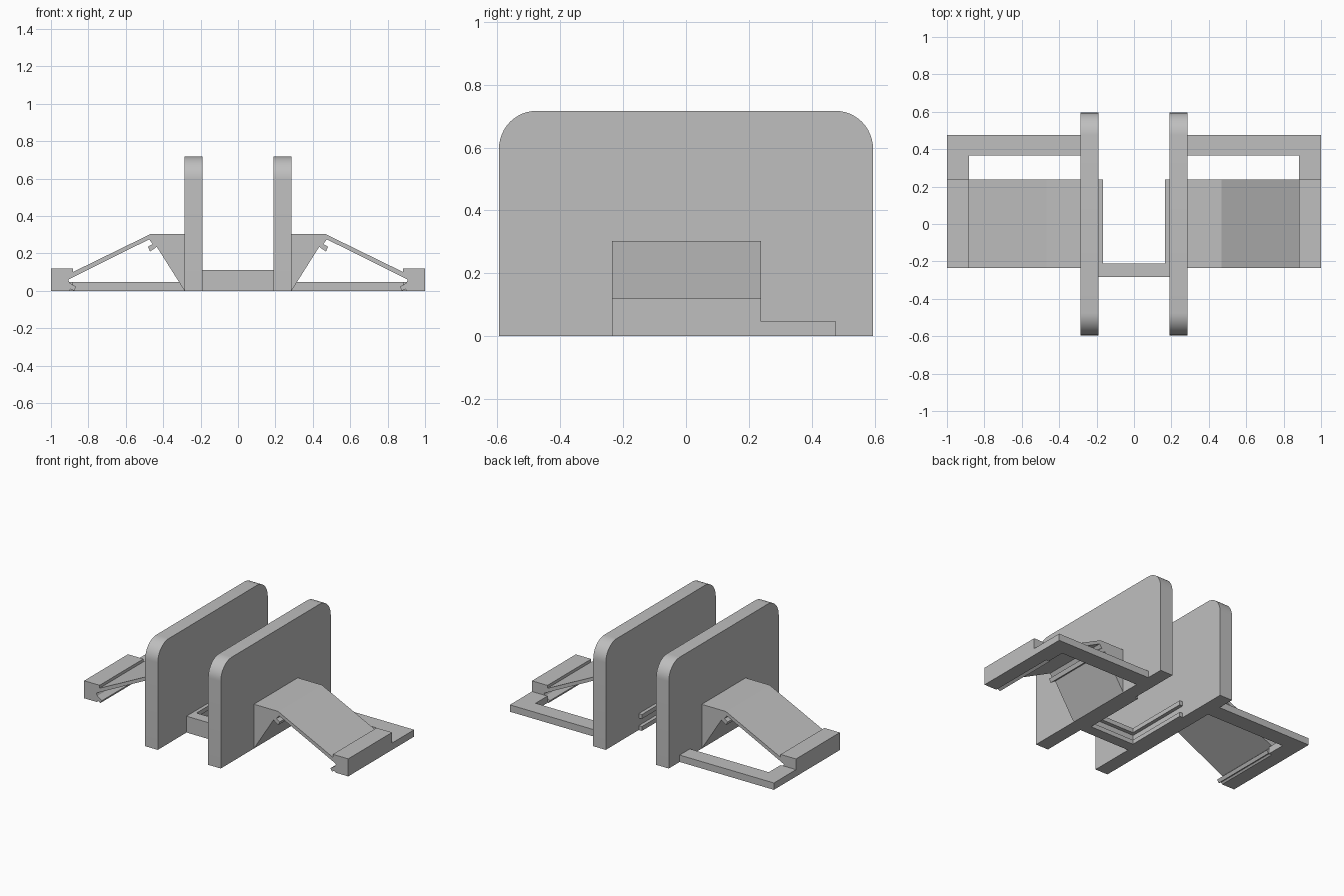
import bpy
import bmesh
import math
from mathutils import Vector

cube = bpy.data.objects.get("Cube")
if cube:
    bpy.data.objects.remove(cube, do_unlink=True)

grey = bpy.data.materials.new("plain grey")
grey.use_nodes = True
colour = (0.52, 0.52, 0.52, 1)
grey.diffuse_color = colour
grey.node_tree.nodes["Principled BSDF"].inputs["Base Color"].default_value = colour


def prism(name, points, depth, mirror=True):
    """Extrude a closed 3D outline along a vector, optionally mirrored in x."""
    bm = bmesh.new()
    face = bm.faces.new([bm.verts.new(p) for p in points])
    out = bmesh.ops.extrude_face_region(bm, geom=[face])
    moved = [v for v in out["geom"] if isinstance(v, bmesh.types.BMVert)]
    bmesh.ops.translate(bm, verts=moved, vec=Vector(depth))
    bmesh.ops.recalc_face_normals(bm, faces=bm.faces)
    mesh = bpy.data.meshes.new(name)
    bm.to_mesh(mesh)
    bm.free()
    mesh.materials.append(grey)
    obj = bpy.data.objects.new(name, mesh)
    bpy.context.collection.objects.link(obj)
    if mirror:
        obj.modifiers.new("Mirror", "MIRROR").use_mirror_merge = False
    return obj


def box(name, x, y, z, mirror=True):
    base = [(x[0], y[0], z[0]), (x[1], y[0], z[0]), (x[1], y[1], z[0]), (x[0], y[1], z[0])]
    return prism(name, base, (0, 0, z[1] - z[0]), mirror)


INNER, OUTER = 0.191, 0.286      # faces of each upright plate
HALF, TOP, RADIUS = 0.595, 0.717, 0.12
FRONT, BACK = -0.236, 0.238      # depth of the sloping arms

# Upright plates with rounded top corners
outline = [(INNER, -HALF, 0), (INNER, HALF, 0)]
for i in range(25):
    a = math.pi * i / 24
    side = 1 if i < 12 else -1
    if i == 12:
        outline.append((INNER, HALF - RADIUS, TOP))
    outline.append((INNER, side * (HALF - RADIUS) + RADIUS * math.cos(a),
                    TOP - RADIUS + RADIUS * math.sin(a)))
plates = prism("upright_plates", outline, (OUTER - INNER, 0, 0))
bpy.context.view_layer.objects.active = plates
plates.select_set(True)
bpy.ops.object.shade_smooth_by_angle(angle=math.radians(30))
plates.select_set(False)

# Sloping arms: wedge, upper hook, strap, lower hook and end block
arm = [(OUTER, 0), (0.434, 0.235), (0.47, 0.21), (0.482, 0.235), (0.457, 0.25),
       (0.475, 0.275), (0.908, 0.06), (0.90, 0.043), (0.865, 0.02), (0.877, 0),
       (0.895, 0.01), (0.905, 0), (1, 0), (1, 0.12), (0.883, 0.12), (0.883, 0.1),
       (0.468, 0.303), (OUTER, 0.303)]
prism("sloping_arms", [(x, FRONT, z) for x, z in arm], (0, BACK - FRONT, 0))

# Flat L-shaped base frames behind the arms
frame = [(OUTER, 0.366), (0.883, 0.366), (0.883, BACK), (1, BACK), (1, 0.477), (OUTER, 0.477)]
prism("base_frames", [(x, y, 0) for x, y in frame], (0, 0, 0.047))

# Cross bar with a U-shaped pair of rails forming a slot
box("cross_bar", (-INNER, INNER), (-0.284, -0.236), (0, 0.112), mirror=False)
for name, low, high in (("lower", 0, 0.03), ("upper", 0.082, 0.112)):
    box(name + "_side_rails", (0.167, INNER), (-0.21, BACK), (low, high))
    box(name + "_bar_lip", (-INNER, INNER), (-0.236, -0.21), (low, high), mirror=False)
